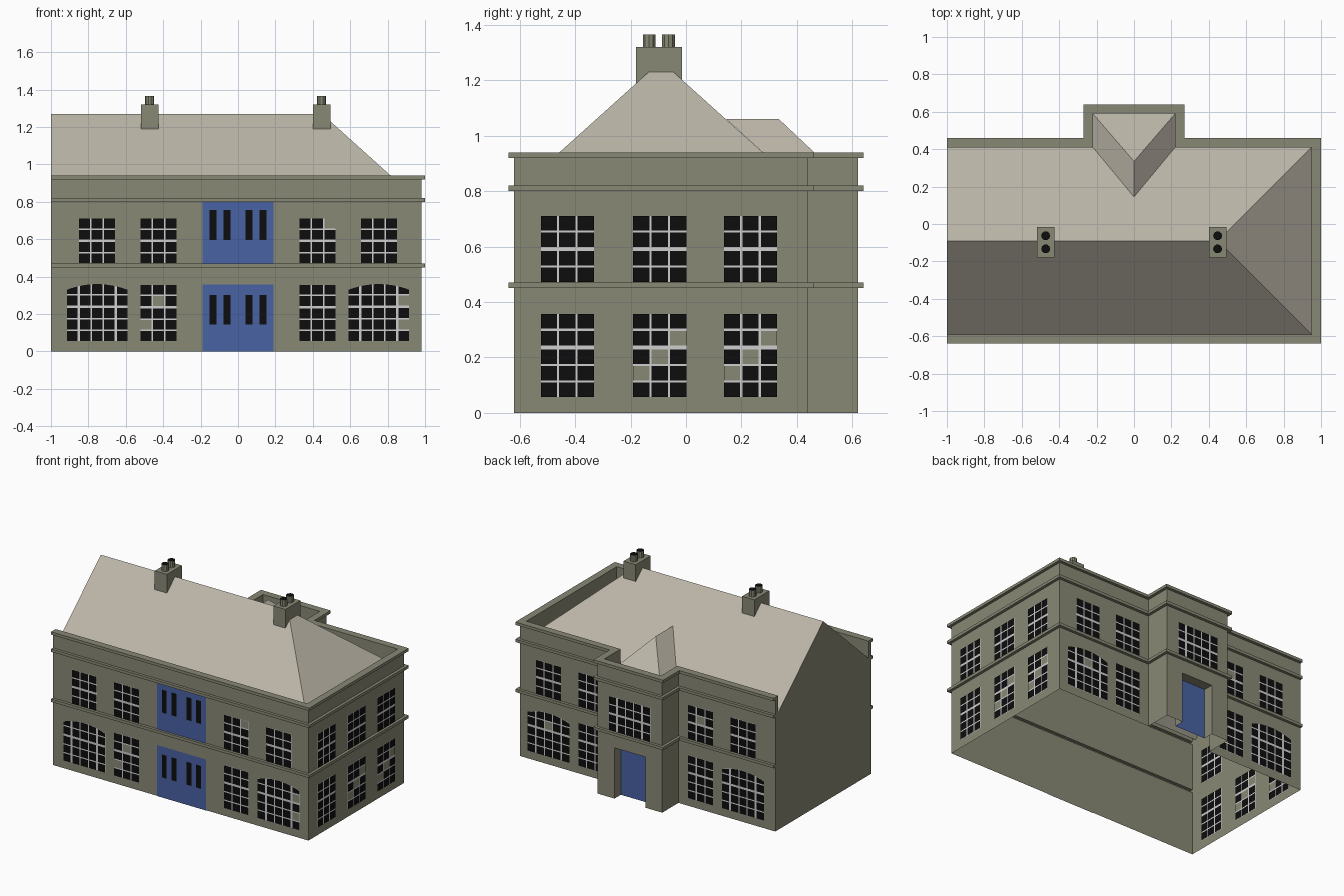
import bpy, bmesh, math
from mathutils import Vector

if "Cube" in bpy.data.objects:
    bpy.data.objects.remove(bpy.data.objects["Cube"])


def material(name, rgb):
    m = bpy.data.materials.new(name)
    m.diffuse_color = (*rgb, 1)
    m.use_nodes = True
    m.node_tree.nodes["Principled BSDF"].inputs["Base Color"].default_value = m.diffuse_color
    return m


STONE = material("stone", (0.25, 0.25, 0.18))
ROOF = material("roof_tile", (0.50, 0.465, 0.39))
BLUE = material("blue_paint", (0.065, 0.122, 0.37))
BARS = material("window_bars", (0.62, 0.62, 0.62))
GLASS = material("dark_glass", (0.004, 0.004, 0.004))


class Part:
    """Collects polygons into one named object."""
    def __init__(self, name, *mats):
        self.name, self.mats, self.bm = name, mats, bmesh.new()

    def poly(self, pts, mat=0):
        f = self.bm.faces.new([self.bm.verts.new(p) for p in pts])
        f.material_index = mat

    def done(self):
        bmesh.ops.remove_doubles(self.bm, verts=self.bm.verts, dist=1e-5)
        me = bpy.data.meshes.new(self.name)
        self.bm.to_mesh(me)
        self.bm.free()
        for m in self.mats:
            me.materials.append(m)
        ob = bpy.data.objects.new(self.name, me)
        bpy.context.collection.objects.link(ob)
        return ob


def offset_path(path, d):
    """Shift a square-cornered path outward (to its right) by d."""
    segs = [(Vector(b) - Vector(a)).normalized() for a, b in zip(path, path[1:])]
    norm = [Vector((s.y, -s.x)) for s in segs]
    out = []
    for i, p in enumerate(path):
        n = Vector((0, 0))
        if i > 0:
            n += norm[i - 1]
        if i < len(norm):
            n += norm[i]
        out.append(Vector(p) + n * d)
    return out


def sweep(part, path, profile):
    rows = [[(p.x, p.y, z) for p in offset_path(path, d)] for d, z in profile]
    for lo, hi in zip(rows, rows[1:]):
        for i in range(len(lo) - 1):
            part.poly((lo[i], lo[i + 1], hi[i + 1], hi[i]))


# Walls: open-bottomed shell with string courses, cornice and parapet
DOOR_H, DOOR_W, DOOR_Y, EAVE = 0.355, 0.12, 0.55, 0.82
right_half = [(-1, -.62), (.98, -.62), (.98, .44), (.25, .44), (.25, .62)]
left_half = [(-.25, .62), (-.25, .44), (-1, .44)]
PROFILE = [(0, DOOR_H), (0, .45), (.02, .45), (.02, .47), (0, .47), (0, .80),
           (.02, .80), (.02, .82), (0, .82), (0, .92), (.02, .92), (.02, .94),
           (-.03, .94), (-.03, EAVE)]
walls = Part("walls", STONE)
sweep(walls, right_half + left_half, PROFILE)
low = [(0, 0), (0, DOOR_H)]
sweep(walls, right_half + [(DOOR_W, .62), (DOOR_W, DOOR_Y)], low)
sweep(walls, [(-DOOR_W, DOOR_Y), (-DOOR_W, .62)] + left_half, low)
walls.poly([(-DOOR_W, .62, DOOR_H), (-DOOR_W, DOOR_Y, DOOR_H),
            (DOOR_W, DOOR_Y, DOOR_H), (DOOR_W, .62, DOOR_H)])
walls.done()

# Flat gable end at the left
full = [(0, 0)] + PROFILE
gable = Part("gable_end", STONE)
gable.poly([(-1, -.62 - d, z) for d, z in full] + [(-1, -.09, 1.27)]
           + [(-1, .44 + d, z) for d, z in reversed(full)])
gable.done()

# Main hipped roof
roof = Part("main_roof", ROOF)
A, B = (-1, -.09, 1.27), (.45, -.09, 1.27)
fl, fr = (-1, -.59, EAVE), (.95, -.59, EAVE)
bl, br = (-1, .41, EAVE), (.95, .41, EAVE)
roof.poly((fl, fr, B, A))
roof.poly((fr, br, B))
roof.poly((br, bl, A, B))
roof.done()

# Porch roof
proof = Part("porch_roof", ROOF)
C, D = (0, .335, 1.06), (0, .145, 1.06)
proof.poly(((.22, .59, EAVE), (-.22, .59, EAVE), C))
proof.poly(((.22, .41, EAVE), (.22, .59, EAVE), C, D))
proof.poly(((-.22, .59, EAVE), (-.22, .41, EAVE), D, C))
proof.done()

# Chimneys with two pots each
for side, cx in (("left", -.472), ("right", .447)):
    ch = Part(side + "_chimney", STONE, GLASS)
    x0, x1, y0, y1, z0, z1 = cx - .047, cx + .047, -.18, -.015, 1.18, 1.32
    ring = [(x0, y0), (x1, y0), (x1, y1), (x0, y1)]
    sweep(ch, ring + ring[:1], [(0, z0), (0, z1)])
    ch.poly([(*p, z1) for p in ring])
    for py in (-.133, -.063):
        c = [(cx + .024 * math.cos(a * math.tau / 10), py + .024 * math.sin(a * math.tau / 10))
             for a in range(10)]
        for p, q in zip(c, c[1:] + c[:1]):
            ch.poly(((*p, z1), (*q, z1), (*q, 1.366), (*p, 1.366)))
        ch.poly([(*p, 1.366) for p in c], 1)
    ch.done()


# Wall planes: origin, direction of u, outward normal
FRONT = ((0, -.62, 0), (1, 0, 0), (0, -1, 0))
RIGHT = ((.98, 0, 0), (0, 1, 0), (1, 0, 0))
LEFT_INNER = ((-1, 0, 0), (0, 1, 0), (1, 0, 0))
BACK = ((0, .44, 0), (-1, 0, 0), (0, 1, 0))
PORCH = ((0, .62, 0), (-1, 0, 0), (0, 1, 0))
DOORWAY = ((0, DOOR_Y, 0), (-1, 0, 0), (0, 1, 0))


def panel(part, wall, u0, u1, z0, top, d, mat, steps=1):
    """Plate on a wall; top(u) gives the height of its upper edge."""
    o, ud, n = map(Vector, wall)
    pt = lambda u, z: o + ud * u + n * d + Vector((0, 0, z))
    us = [u1 + (u0 - u1) * i / steps for i in range(steps + 1)]
    part.poly([pt(u0, z0), pt(u1, z0)] + [pt(u, top(u)) for u in us], mat)


def window(part, wall, u0, u1, z0, z1, cols, rows, missing=(), rise=0):
    mid, half = (u0 + u1) / 2, (u1 - u0) / 2
    arch = lambda u: z1 - rise * ((u - mid) / half) ** 2
    panel(part, wall, u0, u1, z0, arch, .003, 0, 12 if rise else 1)
    thin, wide = .008, .015
    # thicker bar under the second row, and beside the outer lights if five wide
    vgap = [wide if r == 1 else thin for r in range(rows - 1)]
    hgap = [wide if cols == 5 and c in (0, 3) else thin for c in range(cols - 1)]
    w = (u1 - u0 - sum(hgap)) / cols
    h = (z1 - z0 - sum(vgap)) / rows
    for r in range(rows):
        zt = z1 - r * h - sum(vgap[:r])
        for c in range(cols):
            ua = u0 + c * w + sum(hgap[:c])
            curved = rise and r == 0
            panel(part, wall, ua, ua + w, zt - h, arch if curved else (lambda u: zt),
                  .006, 2 if (c, r) in missing else 1, 4 if curved else 1)


UP, LOW = (.473, .71), (.057, .356)

# Front and back windows: (centre u, missing panes)
for name, wall, up_gaps, low_gaps, big_gaps in (
        ("front_windows", FRONT, {.425: [(2, 0)]}, {-.425: [(1, 1), (0, 3)]},
         {.753: [(4, 1), (4, 3)]}),
        ("back_windows", BACK, {.425: [(1, 1)]}, {}, {-.753: [(2, 1)]})):
    p = Part(name, BARS, GLASS, STONE)
    for u in (-.753, -.425, .425, .753):
        window(p, wall, u - .096, u + .096, *UP, 3, 4, up_gaps.get(u, ()))
        if abs(u) < .5:
            window(p, wall, u - .096, u + .096, *LOW, 3, 5, low_gaps.get(u, ()))
        else:
            window(p, wall, u - .162, u + .162, LOW[0], .36, 5, 5, big_gaps.get(u, ()), .03)
    p.done()

# End-wall windows (the left ones face into the open shell)
for name, wall in (("right_windows", RIGHT), ("left_inner_windows", LEFT_INNER)):
    p = Part(name, BARS, GLASS, STONE)
    for u, gaps in ((-.428, ()), (-.095, [(2, 1), (1, 2), (0, 3)]), (.233, [(2, 1), (1, 2), (0, 3)])):
        window(p, wall, u - .096, u + .096, *UP, 3, 4)
        window(p, wall, u - .096, u + .096, *LOW, 3, 5, gaps)
    p.done()

p = Part("porch_window", BARS, GLASS, STONE)
window(p, PORCH, -.16, .16, *UP, 5, 4)
p.done()

# Blue front doors with dark slits, and the recessed porch door
p = Part("front_doors", BLUE, GLASS)
for z0, z1, s0, s1 in ((0, .357, .143, .303), (.47, .80, .597, .757)):
    panel(p, FRONT, -.19, .19, z0, lambda u: z1, .003, 0)
    for u in (-.133, -.058, .058, .133):
        panel(p, FRONT, u - .019, u + .019, s0, lambda u: s1, .006, 1)
p.done()

p = Part("porch_door", BLUE)
panel(p, DOORWAY, -DOOR_W, DOOR_W, 0, lambda u: DOOR_H, 0, 0)
p.done()
